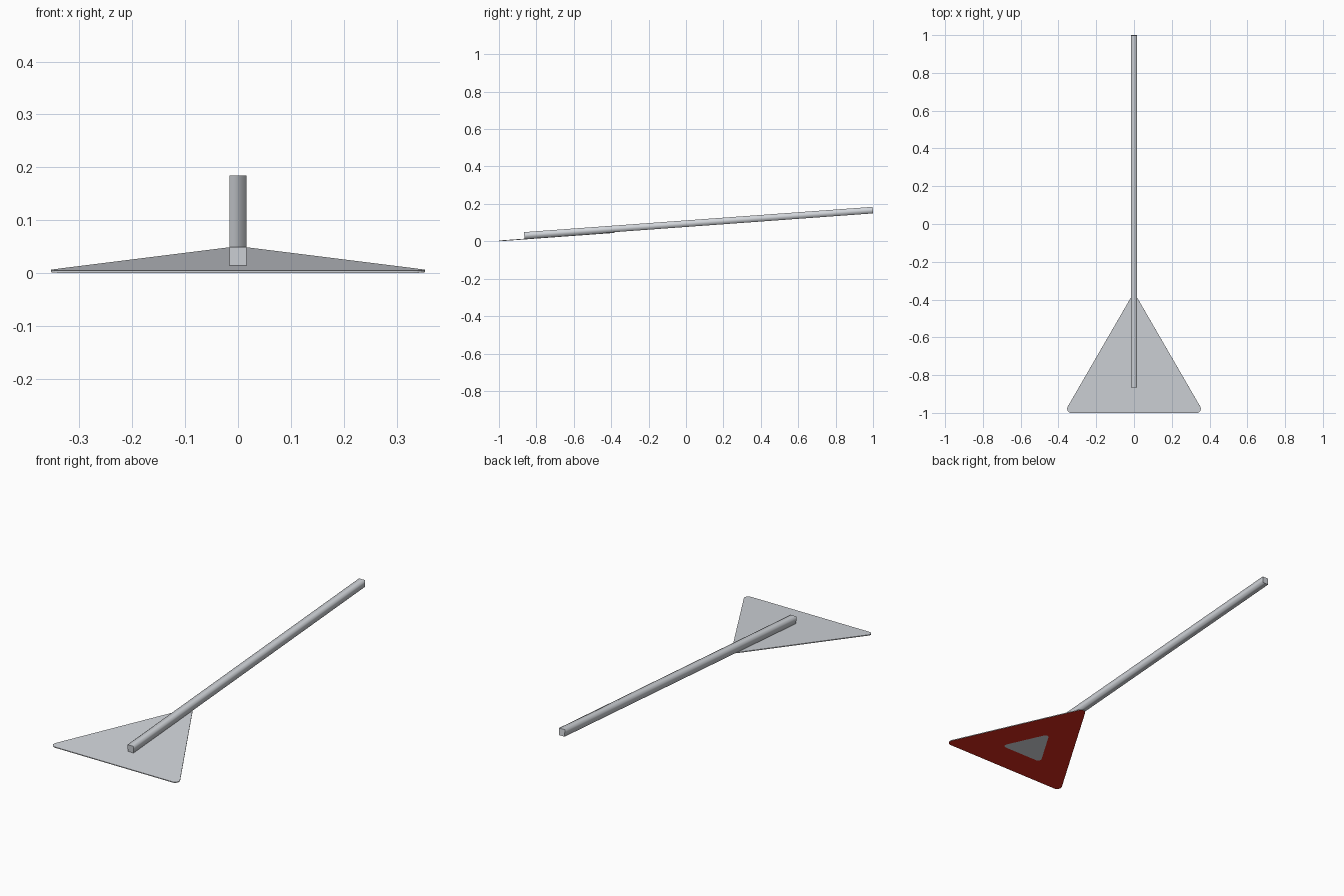
import bpy, bmesh, math
from mathutils import Matrix, Vector

if "Cube" in bpy.data.objects:
    bpy.data.objects.remove(bpy.data.objects["Cube"])

TILT = math.atan(0.0725)
PLATE = 0.0042      # plate thickness
POST_W = 0.0322     # post width
POST_H = 0.0350     # post depth, resting on the plate


def material(name, rgb):
    m = bpy.data.materials.new(name)
    m.diffuse_color = (*rgb, 1)
    m.use_nodes = True
    m.node_tree.nodes["Principled BSDF"].inputs["Base Color"].default_value = m.diffuse_color
    return m


metal = material("grey metal", (0.64, 0.665, 0.70))
red = material("warning red", (0.67, 0.022, 0.012))

# everything lies in one plane, tilted about the sign's lower edge
PLACE = Matrix.Translation((0, -1, 0)) @ Matrix.Rotation(TILT, 4, 'X')


def finish(bm, name, mats):
    bmesh.ops.recalc_face_normals(bm, faces=bm.faces)
    bm.transform(PLACE)
    me = bpy.data.meshes.new(name)
    bm.to_mesh(me)
    bm.free()
    for m in mats:
        me.materials.append(m)
    ob = bpy.data.objects.new(name, me)
    bpy.context.collection.objects.link(ob)
    return ob


def rounded_triangle(half, r, cy, seg=6):
    """Equilateral outline with rounded corners, centred on y = cy."""
    d = 2 * (half / math.sqrt(3) - r)
    pts = []
    for k in range(3):
        a = math.radians(90 + 120 * k)
        for i in range(seg + 1):
            b = a + math.radians(-60 + 120 * i / seg)
            pts.append(Vector((d * math.cos(a) + r * math.cos(b),
                               cy + d * math.sin(a) + r * math.sin(b), 0)))
    return pts


# triangular sign plate: red border and grey centre on the underside
HALF = 0.370
CY = HALF / math.sqrt(3)
outline = rounded_triangle(HALF, 0.022, CY)
bm = bmesh.new()
outer = [bm.verts.new(p) for p in outline]
inner = [bm.verts.new(p) for p in rounded_triangle(0.125, 0.016, CY)]
back = [bm.verts.new(p + Vector((0, 0, PLATE))) for p in outline]
n = len(outline)
for i in range(n):
    j = (i + 1) % n
    bm.faces.new((outer[i], outer[j], inner[j], inner[i])).material_index = 1
    bm.faces.new((outer[i], outer[j], back[j], back[i]))
bm.faces.new(inner)
bm.faces.new(back)
finish(bm, "sign_plate", [metal, red])

# square post with softly shaded sides and crisp end caps
start, end = 0.137, 2.006
bm = bmesh.new()
bmesh.ops.create_cube(bm, size=1, matrix=(
    Matrix.Translation((0, (start + end) / 2, PLATE + POST_H / 2))
    @ Matrix.Diagonal((POST_W, end - start, POST_H, 1))))
for f in bm.faces:
    f.smooth = True
    if abs(f.normal.y) > 0.9:
        for e in f.edges:
            e.smooth = False
finish(bm, "post", [metal])
